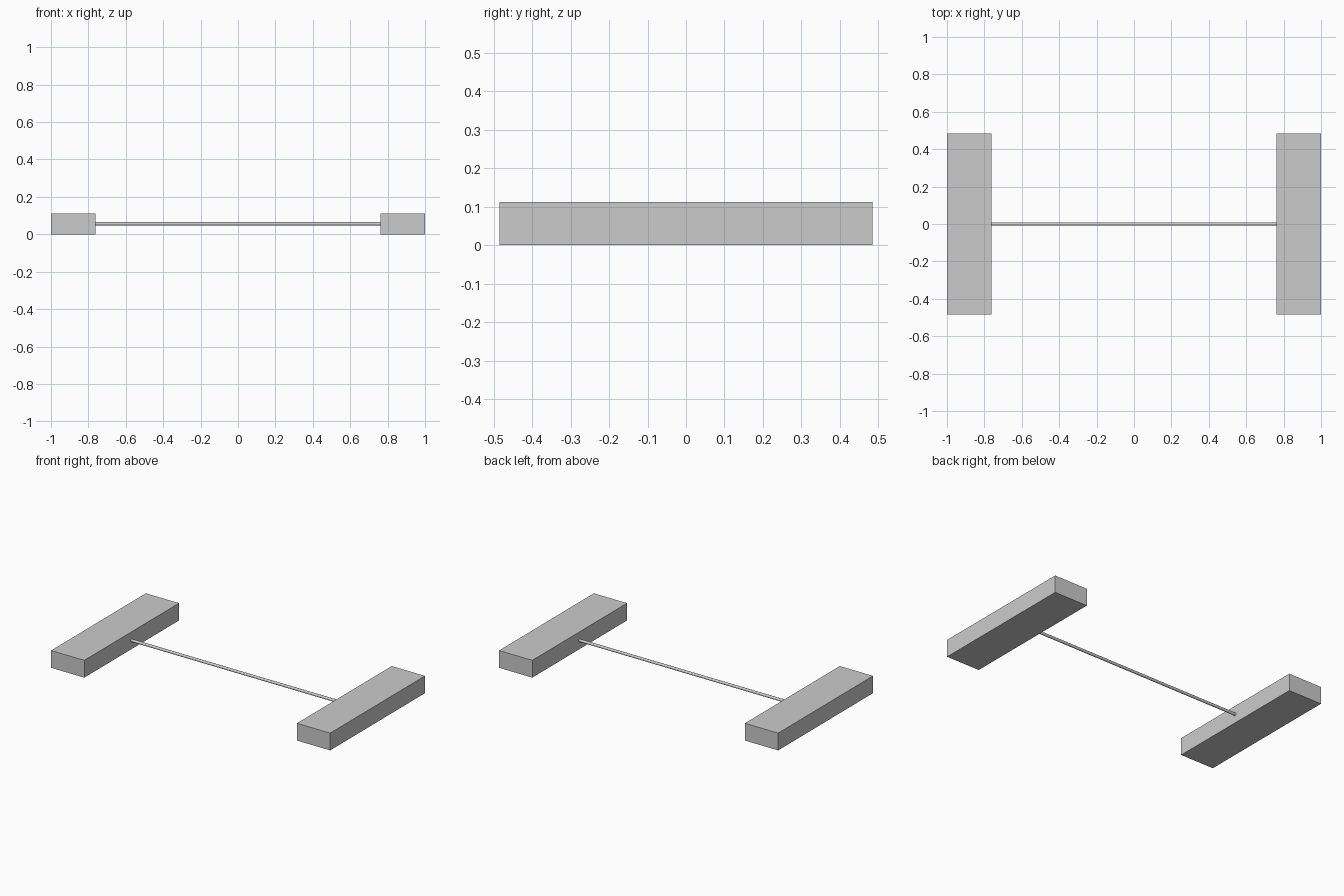
import bpy
from math import pi

cube = bpy.data.objects.get("Cube")
if cube:
    bpy.data.objects.remove(cube, do_unlink=True)

HALF_LENGTH = 1.0
INNER_X = 0.762
DEPTH = 0.97
HEIGHT = 0.112
ROD_RADIUS = 0.009

# One plain grey for every part
grey = bpy.data.materials.new("light_grey")
grey.use_nodes = True
colour = (0.6, 0.6, 0.6, 1)
grey.diffuse_color = colour
grey.node_tree.nodes["Principled BSDF"].inputs["Base Color"].default_value = colour


def finish(name):
    obj = bpy.context.object
    obj.name = name
    obj.data.materials.append(grey)
    return obj


# End blocks, one on each side
for side, name in ((1, "left_block"), (-1, "right_block")):
    bpy.ops.mesh.primitive_cube_add(
        size=1, location=(side * (HALF_LENGTH + INNER_X) / 2, 0, HEIGHT / 2))
    block = finish(name)
    block.scale = (HALF_LENGTH - INNER_X, DEPTH, HEIGHT)
    bpy.ops.object.transform_apply(location=False, rotation=False, scale=True)

# Thin rod joining the inner faces of the blocks
bpy.ops.mesh.primitive_cylinder_add(
    vertices=16, radius=ROD_RADIUS, depth=2 * INNER_X,
    location=(0, 0, HEIGHT / 2), rotation=(0, pi / 2, 0))
finish("connecting_rod")
bpy.ops.object.shade_smooth_by_angle()
